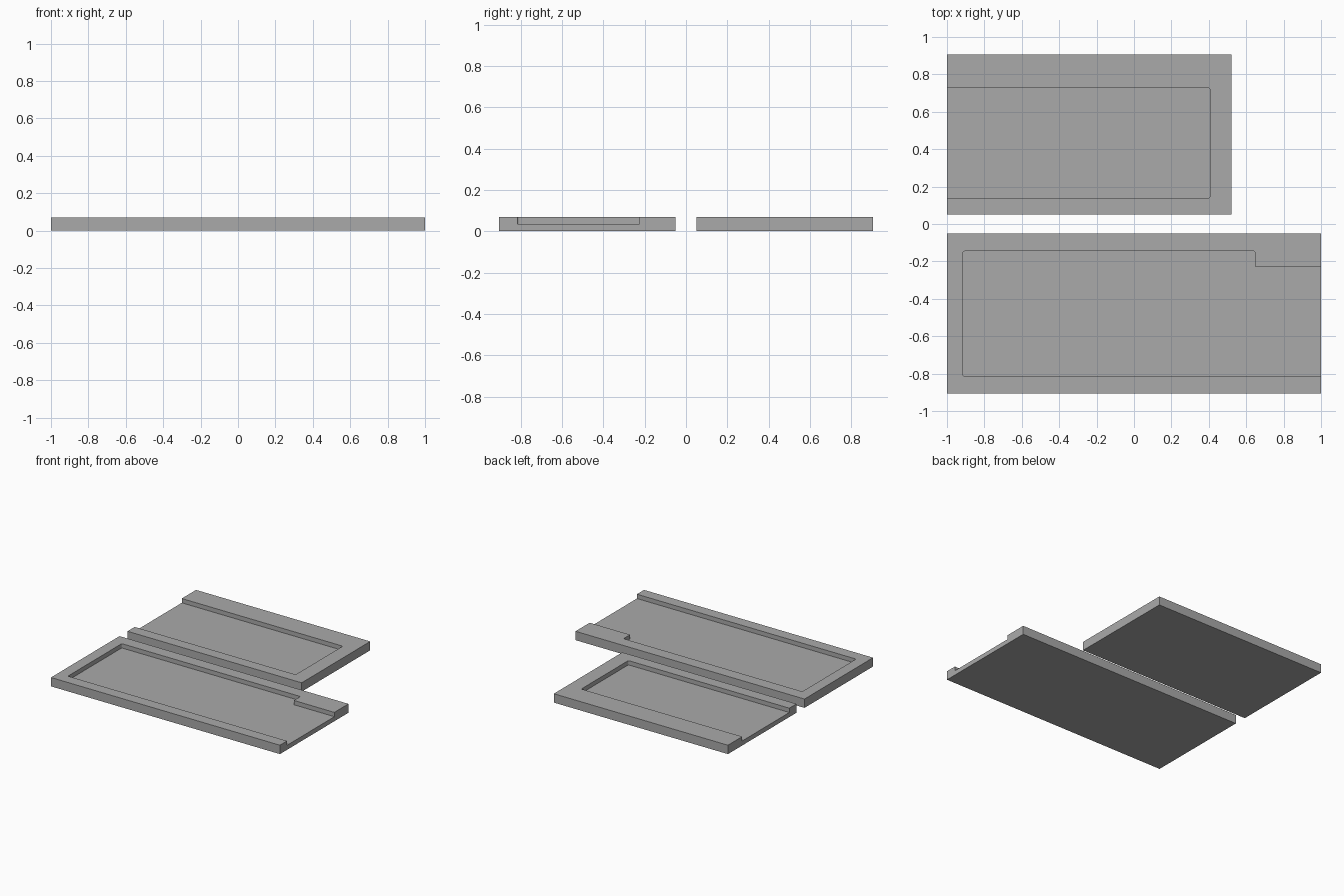
import bpy
import bmesh

cube = bpy.data.objects.get("Cube")
if cube:
    bpy.data.objects.remove(cube, do_unlink=True)

HEIGHT = 0.07
FLOOR = 0.036
RADIUS = 0.01

grey = bpy.data.materials.new("plain grey")
grey.use_nodes = True
colour = (0.4, 0.4, 0.4, 1)
grey.diffuse_color = colour
grey.node_tree.nodes["Principled BSDF"].inputs["Base Color"].default_value = colour


def prism(name, outline, bottom, top, rounded=()):
    """Extrude an outline upward, rounding the listed corners."""
    bm = bmesh.new()
    base = [bm.verts.new((x, y, bottom)) for x, y in outline]
    roof = [bm.verts.new((x, y, top)) for x, y in outline]
    bm.faces.new(base[::-1])
    bm.faces.new(roof)
    n = len(outline)
    for i in range(n):
        j = (i + 1) % n
        bm.faces.new((base[i], base[j], roof[j], roof[i]))
    edges = [bm.edges.get((base[i], roof[i])) for i in rounded]
    if edges:
        bmesh.ops.bevel(bm, geom=edges, offset=RADIUS, segments=4,
                        profile=0.5, affect='EDGES')
    bmesh.ops.recalc_face_normals(bm, faces=bm.faces)
    mesh = bpy.data.meshes.new(name)
    bm.to_mesh(mesh)
    bm.free()
    mesh.materials.append(grey)
    obj = bpy.data.objects.new(name, mesh)
    bpy.context.collection.objects.link(obj)
    return obj


def rectangle(x0, x1, y0, y1):
    return [(x0, y0), (x1, y0), (x1, y1), (x0, y1)]


def recessed_plate(name, outline, recess, rounded):
    """A slab with a shallow pocket that runs out through one end."""
    plate = prism(name, outline, 0, HEIGHT)
    cutter = prism(name + "_cutter", recess, FLOOR, HEIGHT + 0.1, rounded)
    cutter.hide_render = True
    mod = plate.modifiers.new("recess", 'BOOLEAN')
    mod.operation = 'DIFFERENCE'
    mod.solver = 'EXACT'
    mod.object = cutter
    bpy.context.view_layer.objects.active = plate
    bpy.ops.object.modifier_apply(modifier=mod.name)
    bpy.data.objects.remove(cutter, do_unlink=True)


# Long front plate: pocket open at the left end, with a stepped back wall
recessed_plate(
    "front_plate",
    rectangle(-1, 1, -0.905, -0.05),
    [(-0.914, -0.816), (1.1, -0.816), (1.1, -0.226),
     (0.647, -0.226), (0.647, -0.145), (-0.914, -0.145)],
    rounded=(0, 4, 5))

# Short back plate: pocket open at the right end
recessed_plate(
    "back_plate",
    rectangle(-1, 0.521, 0.05, 0.905),
    rectangle(-1.1, 0.406, 0.139, 0.727),
    rounded=(1, 2))
